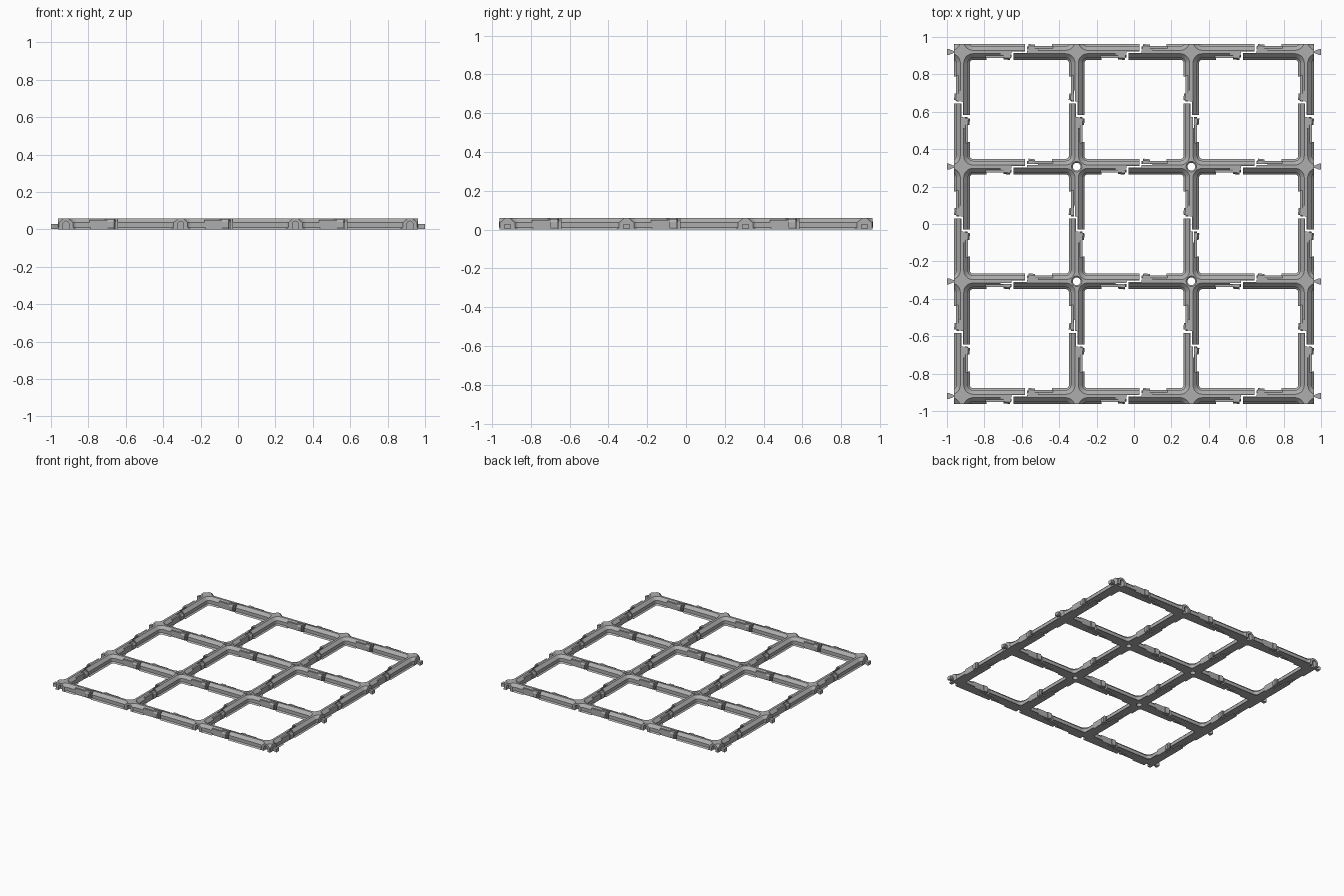
import bpy, bmesh, math
from mathutils import Matrix

if "Cube" in bpy.data.objects:
    bpy.data.objects.remove(bpy.data.objects["Cube"])

PITCH = 0.613
H = 0.059
HALF = 1.5 * PITCH + 0.0416
NODES = [(i - 1.5) * PITCH for i in range(4)]
MIDS = [(i - 1) * PITCH for i in range(3)]

grey = bpy.data.materials.new("light_grey_plastic")
grey.use_nodes = True
grey.diffuse_color = (0.42, 0.42, 0.42, 1)
grey.node_tree.nodes["Principled BSDF"].inputs["Base Color"].default_value = (0.42, 0.42, 0.42, 1)


def finish(name, bm):
    bmesh.ops.recalc_face_normals(bm, faces=bm.faces)
    mesh = bpy.data.meshes.new(name)
    bm.to_mesh(mesh)
    bm.free()
    mesh.materials.append(grey)
    ob = bpy.data.objects.new(name, mesh)
    bpy.context.collection.objects.link(ob)
    return ob


def loft(bm, loops):
    """Closed solid through loops that share one point count."""
    rings = [[bm.verts.new(p) for p in loop] for loop in loops]
    n = len(rings[0])
    for a, b in zip(rings, rings[1:]):
        for i in range(n):
            j = (i + 1) % n
            bm.faces.new((a[i], a[j], b[j], b[i]))
    bm.faces.new(rings[0])
    bm.faces.new(rings[-1])


def prism(bm, outline, z0, z1):
    loft(bm, [[(x, y, z) for x, y in outline] for z in (z0, z1)])


def box(bm, u0, u1, v0, v1, z0, z1, place=lambda u, v: (u, v)):
    prism(bm, [place(u, v) for u, v in ((u0, v0), (u1, v0), (u1, v1), (u0, v1))], z0, z1)


def rounded_square(cx, cy, half, r, z):
    pts = []
    for k, (sx, sy) in enumerate(((1, 1), (-1, 1), (-1, -1), (1, -1))):
        for s in range(9):
            a = (k + s / 8) * math.pi / 2
            pts.append((cx + sx * (half - r) + r * math.cos(a),
                        cy + sy * (half - r) + r * math.sin(a), z))
    return pts


def joints():
    """Placement functions for both ends of the joint in every rail."""
    for m in MIDS:
        for n in NODES:
            for s in (1, -1):
                yield lambda u, v, m=m, n=n, s=s: (m + s * u, n + s * v)
                yield lambda u, v, m=m, n=n, s=s: (n - s * v, m + s * u)


def subtract(target, cutter):
    cutter.hide_render = True
    mod = target.modifiers.new("cut", 'BOOLEAN')
    mod.operation = 'DIFFERENCE'
    mod.solver = 'EXACT'
    mod.object = cutter
    bpy.context.view_layer.update()
    dg = bpy.context.evaluated_depsgraph_get()
    mesh = bpy.data.meshes.new_from_object(target.evaluated_get(dg))
    target.modifiers.clear()
    target.data = mesh
    bpy.data.objects.remove(cutter)


# Grid frame slab
bm = bmesh.new()
box(bm, -HALF, HALF, -HALF, HALF, 0, H)
frame = finish("grid_frame", bm)

# Stepped pockets, including the outer ring that bevels the border
bm = bmesh.new()
profile = [(-0.02, 0.0416), (0, 0.0416), (0.0102, 0.0314), (0.0365, 0.0314), (H, 0.009), (0.08, 0.009)]
for i in range(-2, 3):
    for j in range(-2, 3):
        loft(bm, [rounded_square(i * PITCH, j * PITCH, PITCH / 2 - inset, 0.0585 - inset, z)
                  for z, inset in profile])
subtract(frame, finish("pocket_cutter", bm))

# Screw holes with countersinks at the inner crossings
bm = bmesh.new()
for x in NODES[1:3]:
    for y in NODES[1:3]:
        loft(bm, [[(x + r * math.cos(a), y + r * math.sin(a), z)
                   for a in [k * math.tau / 24 for k in range(24)]]
                  for z, r in ((-0.02, 0.021), (H - 0.008, 0.021), (H, 0.028), (0.08, 0.028))])
subtract(frame, finish("hole_cutter", bm))

# Arched sockets in the front and back edges
bm = bmesh.new()
for x in NODES:
    arch = [(x - 0.016, -0.02), (x + 0.016, -0.02)]
    arch += [(x + 0.016 * math.cos(k * math.pi / 8), 0.028 + 0.016 * math.sin(k * math.pi / 8))
             for k in range(9)]
    for s in (1, -1):
        loft(bm, [[(px, s * y, pz) for px, pz in arch] for y in (HALF - 0.03, HALF + 0.02)])
subtract(frame, finish("socket_cutter", bm))

# Stepped joint in each rail: end gaps, centre gaps, then spring recesses
bm = bmesh.new()
for place in joints():
    box(bm, 0.03, 0.041, -0.003, 0.06, -0.03, 0.09, place)
subtract(frame, finish("end_gap_cutter", bm))

bm = bmesh.new()
for m in MIDS:
    for n in NODES:
        box(bm, m - 0.04, m + 0.04, n - 0.004, n + 0.004, -0.03, 0.09)
        box(bm, n - 0.004, n + 0.004, m - 0.04, m + 0.04, -0.03, 0.09)
subtract(frame, finish("centre_gap_cutter", bm))

bm = bmesh.new()
for place in joints():
    box(bm, 0.036, 0.1, 0.009, 0.014, -0.03, 0.09, place)
    box(bm, 0.036, 0.175, 0.0305, 0.06, -0.03, 0.09, place)
subtract(frame, finish("recess_cutter", bm))

# Spring arms with hooked heads
bm = bmesh.new()
for place in joints():
    box(bm, 0.045, 0.18, 0.0145, 0.031, 0.002, 0.05, place)
    loft(bm, [[(*place(u, v), z) for u, v in ((0.045, 0.0145), (0.085, 0.0145), (0.085, out - 0.004), (0.05, out))]
              for z, out in ((0.003, 0.038), (0.012, 0.043), (0.04, 0.043), (0.054, 0.034))])
finish("spring_clips", bm)

# Flared connector tabs on the left and right edges
bm = bmesh.new()
for s in (1, -1):
    for y in NODES:
        prism(bm, [(s * (HALF - 0.01), y - 0.006), (s * (HALF + 0.004), y - 0.006), (s * 0.99, y - 0.016),
                   (s, y - 0.016), (s, y + 0.016), (s * 0.99, y + 0.016),
                   (s * (HALF + 0.004), y + 0.006), (s * (HALF - 0.01), y + 0.006)], 0.003, 0.03)
finish("connector_tabs", bm)
